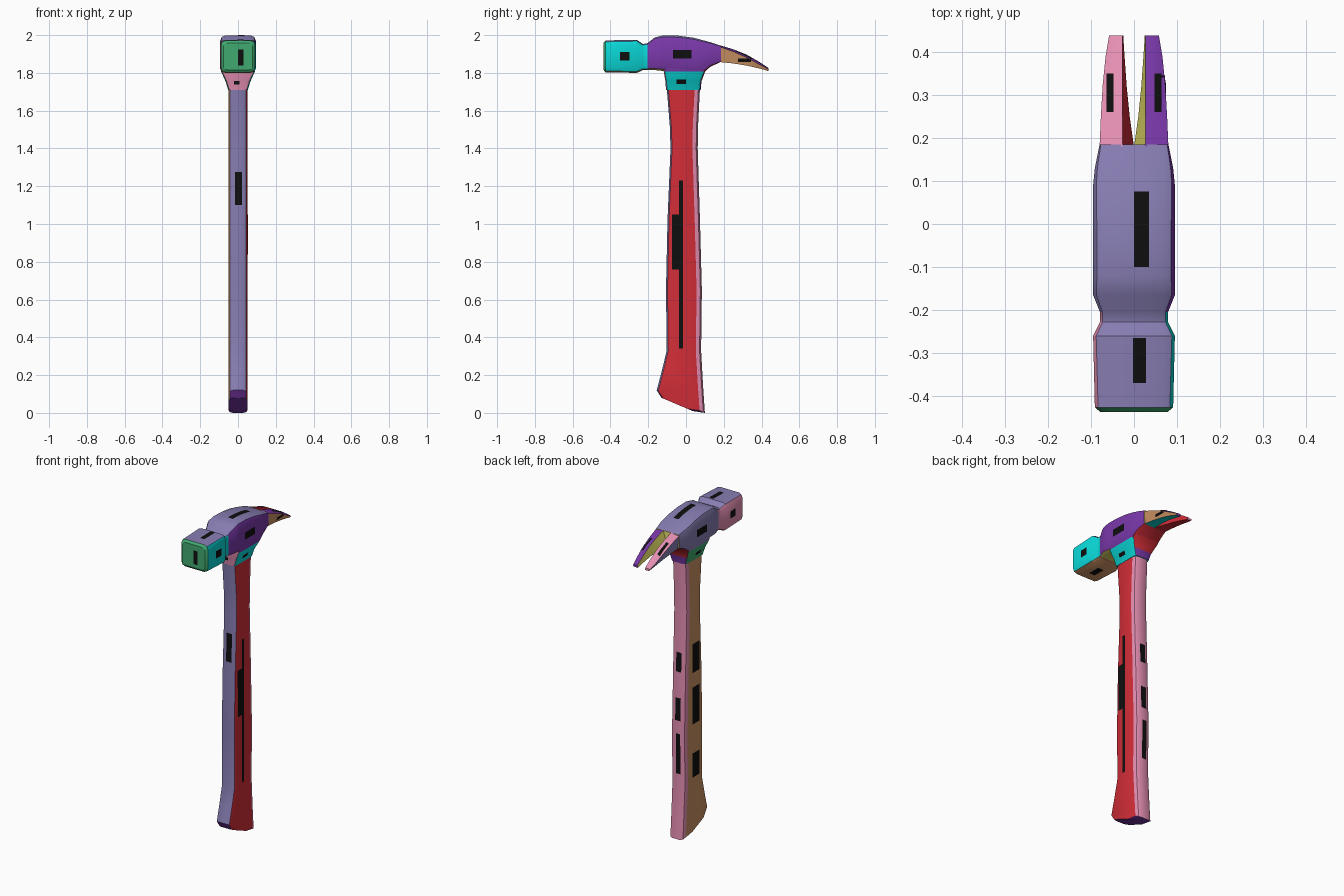
import bpy, bmesh, math
from mathutils import Vector
from mathutils.bvhtree import BVHTree

if "Cube" in bpy.data.objects:
    bpy.data.objects.remove(bpy.data.objects["Cube"])


def lin(c):
    c /= 255
    return c / 12.92 if c <= 0.04045 else ((c + 0.055) / 1.055) ** 2.4


PALETTE = {
    "lavender": (135, 125, 178), "purple": (122, 56, 170), "cyan": (10, 216, 216),
    "green": (64, 170, 112), "red": (210, 45, 55), "pink": (228, 142, 178),
    "tan": (202, 145, 98), "yellow": (236, 228, 108), "black": (14, 14, 14),
}
NAMES = list(PALETTE)
MATS = []
for name, rgb in PALETTE.items():
    m = bpy.data.materials.new(name)
    m.diffuse_color = (*[lin(c) for c in rgb], 1)
    m.use_nodes = True
    m.node_tree.nodes["Principled BSDF"].inputs["Base Color"].default_value = m.diffuse_color
    MATS.append(m)


def rounded(u0, u1, v0, v1, ru, rv, seg=2):
    """Rounded rectangle outline, seg faces per corner."""
    pts = []
    for cu, cv, a0 in ((u1 - ru, v1 - rv, 0), (u0 + ru, v1 - rv, 90),
                       (u0 + ru, v0 + rv, 180), (u1 - ru, v0 + rv, 270)):
        for i in range(seg + 1):
            a = math.radians(a0 + 90 * i / seg)
            pts.append((cu + ru * math.cos(a), cv + rv * math.sin(a)))
    return pts


def finish(name, bm, angle=30):
    me = bpy.data.meshes.new(name)
    bm.to_mesh(me)
    bm.free()
    for m in MATS:
        me.materials.append(m)
    ob = bpy.data.objects.new(name, me)
    bpy.context.collection.objects.link(ob)
    bpy.ops.object.select_all(action='DESELECT')
    bpy.context.view_layer.objects.active = ob
    ob.select_set(True)
    bpy.ops.object.shade_smooth_by_angle(angle=math.radians(angle))
    return ob


def loft(name, rings, rule):
    """Skin closed rings, cap both ends, colour each face by rule(centre, normal)."""
    bm = bmesh.new()
    vs = [[bm.verts.new(p) for p in r] for r in rings]
    n = len(vs[0])
    for a, b in zip(vs, vs[1:]):
        for i in range(n):
            j = (i + 1) % n
            bm.faces.new((a[i], a[j], b[j], b[i]))
    bm.faces.new(vs[0])
    bm.faces.new(vs[-1])
    bmesh.ops.recalc_face_normals(bm, faces=bm.faces)
    bm.normal_update()
    for f in bm.faces:
        f.material_index = NAMES.index(rule(f.calc_center_median(), f.normal))
    return finish(name, bm)


def marks(name, ob, boxes):
    """Thin black rectangles laid on a part: (axis, side, u0, u1, v0, v1)."""
    tree = BVHTree.FromPolygons([v.co for v in ob.data.vertices],
                                [p.vertices for p in ob.data.polygons])
    bm = bmesh.new()
    for axis, side, u0, u1, v0, v1 in boxes:
        d = Vector([-side if i == axis else 0 for i in range(3)])
        nu, nv = 4, 8
        grid = []
        for j in range(nv + 1):
            for i in range(nu + 1):
                p = [u0 + (u1 - u0) * i / nu, v0 + (v1 - v0) * j / nv]
                p.insert(axis, side * 3)
                hit = tree.ray_cast(Vector(p), d)[0]
                grid.append(bm.verts.new(hit - d * 0.002))
        for j in range(nv):
            for i in range(nu):
                k = j * (nu + 1) + i
                f = bm.faces.new((grid[k], grid[k + 1], grid[k + nu + 2], grid[k + nu + 1]))
                f.normal_update()
                if f.normal.dot(d) > 0:
                    f.normal_flip()
                f.material_index = NAMES.index("black")
    finish(name, bm)


# Handle: slanted butt, swelling grip, slim top (half width, y front, y back, z front, z back)
HANDLE = [
    (0.049, -0.130, 0.035, 0.080, 0.010),
    (0.050, -0.155, 0.100, 0.120, 0.000),
    (0.050, -0.130, 0.090, 0.215, 0.150),
    (0.050, -0.102, 0.080, 0.33, 0.33),
    (0.050, -0.106, 0.084, 0.65, 0.65),
    (0.050, -0.098, 0.074, 1.02, 1.02),
    (0.050, -0.082, 0.062, 1.40, 1.40),
    (0.050, -0.086, 0.064, 1.52, 1.52),
    (0.050, -0.102, 0.074, 1.72, 1.72),
]


def handle_rule(c, n):
    if n.z < -0.3 and abs(n.x) < 0.8:
        return "purple"
    if n.y > 0.3:
        return "pink"
    if n.y < -0.55:
        return "lavender"
    return "red" if n.x > 0 else "tan"


rings = []
for w, y0, y1, z0, z1 in HANDLE:
    rings.append([(x, y, z0 + (z1 - z0) * (y - y0) / (y1 - y0))
                  for x, y in rounded(-w, w, y0, y1, 0.024, 0.028)])
handle = loft("handle", rings, handle_rule)
marks("handle_marks", handle, [
    (1, -1, -0.015, 0.022, 1.10, 1.275),
    (0, 1, -0.037, -0.015, 0.34, 1.23), (0, 1, -0.075, -0.037, 0.76, 1.05),
    (1, 1, -0.02, 0.016, 1.03, 1.15), (1, 1, -0.02, 0.016, 0.73, 0.87),
    (1, 1, -0.02, 0.01, 0.40, 0.65),
    (0, -1, -0.06, 0.01, 1.01, 1.19), (0, -1, -0.06, 0.01, 0.69, 0.92),
    (0, -1, -0.06, 0.01, 0.36, 0.51),
])

# Neck socket flaring up into the head
NECK = [(0.052, -0.106, 0.078, 1.71), (0.066, -0.109, 0.082, 1.755),
        (0.090, -0.118, 0.102, 1.808), (0.090, -0.118, 0.135, 1.84)]


def neck_rule(c, n):
    if n.y > 0.6 or (c.z > 1.81 and n.y > 0.3):
        return "red" if c.z > 1.765 else "purple"
    if n.y < -0.6:
        return "pink"
    if c.z > 1.81:
        return "purple" if n.x > 0 else "lavender"
    return "cyan" if n.x > 0 else "green"


neck = loft("neck", [[(x, y, z) for x, y in rounded(-w, w, y0, y1, 0.02, 0.02)]
                     for w, y0, y1, z in NECK], neck_rule)
marks("neck_marks", neck, [(0, 1, -0.05, 0.0, 1.742, 1.764),
                           (0, -1, -0.05, 0.0, 1.742, 1.764),
                           (1, -1, -0.022, 0.008, 1.738, 1.756)])

# Head: striking face, waist and body (y, half width, z bottom, z top, corner radius)
HEAD = [
    (-0.437, 0.078, 1.816, 1.958, 0.020), (-0.426, 0.091, 1.803, 1.972, 0.026),
    (-0.260, 0.095, 1.800, 1.975, 0.024), (-0.228, 0.079, 1.815, 1.953, 0.020),
    (-0.205, 0.079, 1.816, 1.957, 0.020), (-0.165, 0.095, 1.815, 1.988, 0.026),
    (-0.120, 0.095, 1.810, 1.999, 0.030), (-0.040, 0.095, 1.805, 1.997, 0.030),
    (0.040, 0.095, 1.800, 1.986, 0.028), (0.090, 0.095, 1.800, 1.973, 0.025),
    (0.130, 0.091, 1.833, 1.962, 0.020), (0.185, 0.080, 1.858, 1.944, 0.010),
]


def head_rule(c, n):
    if n.y < -0.5 and c.y < -0.42:
        return "green"
    if n.y > 0.95:
        return "yellow"
    if n.z > 0.5:
        return "lavender"
    poll = c.y < -0.21
    if n.z < -0.6:
        return "tan" if poll else ("red" if c.y > 0.06 else "yellow")
    if n.x > 0:
        return "cyan" if poll else "purple"
    return "pink" if poll else "lavender"


head = loft("head", [[(x, y, z) for x, z in rounded(-w, w, z0, z1, r, r)]
                     for y, w, z0, z1, r in HEAD], head_rule)
marks("head_marks", head, [
    (1, -1, 0.0, 0.03, 1.84, 1.925),
    (0, 1, -0.35, -0.30, 1.865, 1.91), (0, -1, -0.35, -0.30, 1.865, 1.91),
    (0, 1, -0.07, 0.03, 1.875, 1.92), (0, -1, -0.07, 0.03, 1.875, 1.92),
    (2, 1, 0.0, 0.035, -0.10, 0.075), (2, 1, -0.002, 0.028, -0.37, -0.265),
    (2, -1, -0.02, 0.02, -0.37, -0.29),
])

# Claw prongs: (y, top z, bottom z, outer x, inner bottom x, outer edge drop)
PRONG = [
    (0.180, 1.946, 1.857, 0.080, 0.000, 0.008),
    (0.250, 1.925, 1.850, 0.077, 0.010, 0.012),
    (0.320, 1.897, 1.839, 0.073, 0.017, 0.015),
    (0.390, 1.857, 1.823, 0.066, 0.022, 0.013),
    (0.438, 1.825, 1.809, 0.058, 0.025, 0.006),
]
for side, s, top, inner, outer in (("right", 1, "purple", "yellow", "tan"),
                                   ("left", -1, "pink", "red", "lavender")):
    def prong_rule(c, n):
        if n.z > 0.5 and abs(c.x) > 0.028:
            return top
        if n.z < -0.5:
            return "cyan" if s > 0 else "red"
        if n.y > 0.8:
            return top
        return outer if n.x * s > 0 else inner

    rings = [[(s * x, y, z) for x, z in ((0.027, zt), (0.05, zt - 0.003), (xo, zt - d),
                                         (xo - 0.006, zb), (xi, zb))]
             for y, zt, zb, xo, xi, d in PRONG]
    prong = loft("claw_prong_" + side, rings, prong_rule)
    u0, u1 = sorted((s * 0.048, s * 0.064))
    spots = [(2, 1, u0, u1, 0.26, 0.35)]
    if s > 0:
        spots.append((0, 1, 0.275, 0.345, 1.858, 1.875))
    marks("claw_marks_" + side, prong, spots)
